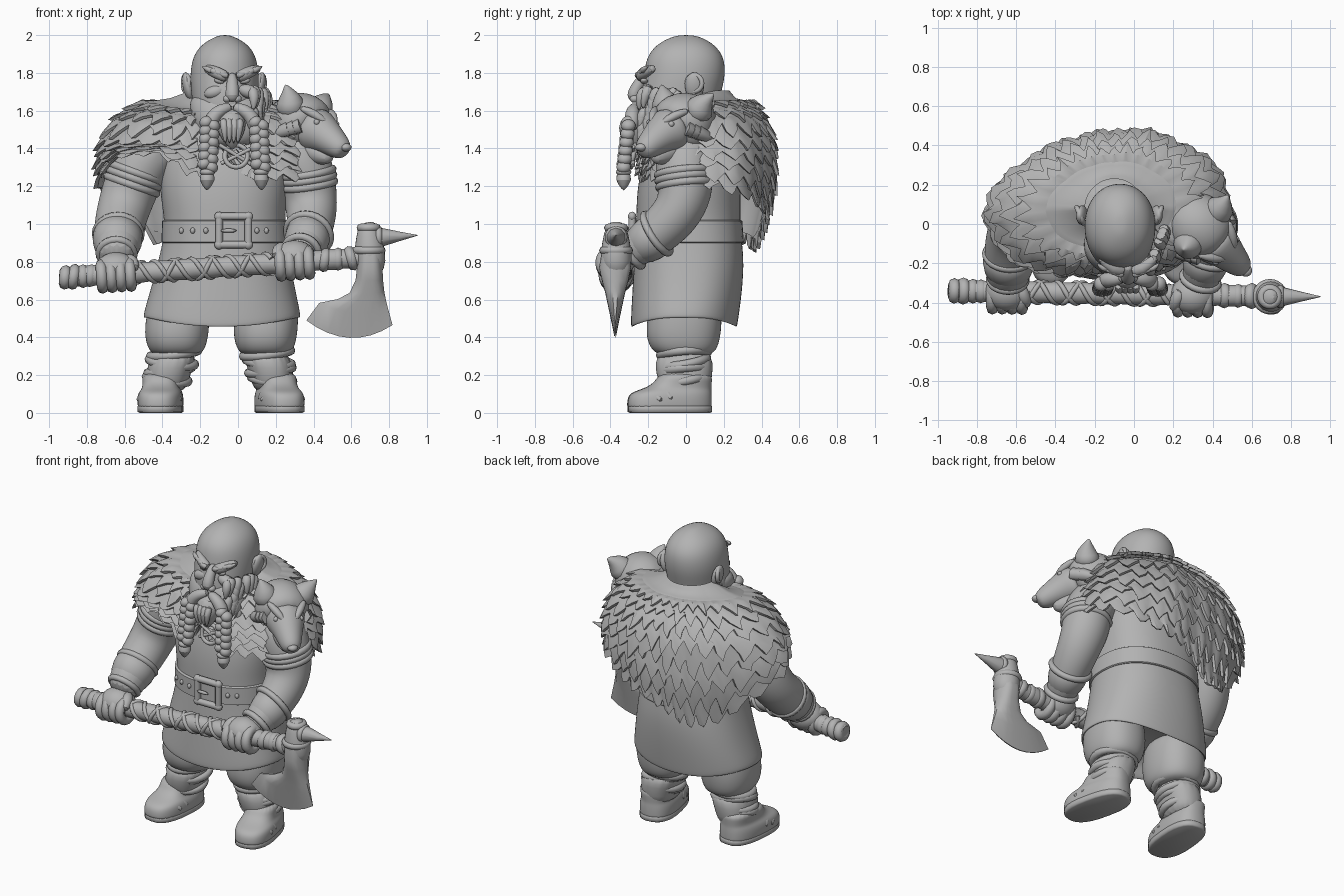
import bpy, bmesh, math, random
from mathutils import Vector, Matrix

random.seed(4)
V = Vector
grey = bpy.data.materials.new("plain grey")
grey.diffuse_color = (0.45, 0.45, 0.45, 1)


def finish(name, bm, sub=0, angle=45):
    bmesh.ops.recalc_face_normals(bm, faces=bm.faces[:])
    me = bpy.data.meshes.new(name)
    bm.to_mesh(me)
    bm.free()
    me.shade_smooth()
    me.set_sharp_from_angle(angle=math.radians(angle))
    me.materials.append(grey)
    ob = bpy.data.objects.new(name, me)
    bpy.context.collection.objects.link(ob)
    if sub:
        m = ob.modifiers.new("smooth", 'SUBSURF')
        m.levels = m.render_levels = sub
    return ob


def loft(name, loops, caps=True, sub=0, angle=45):
    bm = bmesh.new()
    rows = [[bm.verts.new(p) for p in lp] for lp in loops]
    for a, b in zip(rows, rows[1:]):
        for i in range(len(a)):
            j = (i + 1) % len(a)
            bm.faces.new((a[i], a[j], b[j], b[i]))
    if caps:
        bm.faces.new(rows[0][::-1])
        bm.faces.new(rows[-1])
    return finish(name, bm, sub, angle)


def stack(name, rings, n=20, power=2.3, sub=2, mat=Matrix(), angle=60):
    """Horizontal rings: z, x min, x max, y min, y max."""
    loops = []
    for z, x0, x1, y0, y1 in rings:
        lp = []
        for i in range(n):
            t = 2 * math.pi * i / n
            c, s = math.cos(t), math.sin(t)
            lp.append(mat @ V(((x0 + x1) / 2 + (x1 - x0) / 2 * math.copysign(abs(c) ** (2 / power), c),
                               (y0 + y1) / 2 + (y1 - y0) / 2 * math.copysign(abs(s) ** (2 / power), s), z)))
        loops.append(lp)
    return loft(name, loops, True, sub, angle)


def tube(name, pts, radii, n=12, sub=1):
    P = [V(p) for p in pts]
    loops, a = [], V((0.3, 0.5, 0.8))
    for i, p in enumerate(P):
        t = (P[min(i + 1, len(P) - 1)] - P[max(i - 1, 0)]).normalized()
        a = (a - t * a.dot(t)).normalized()
        b = t.cross(a)
        r = radii[i] if isinstance(radii, (list, tuple)) else radii
        loops.append([p + (a * math.cos(k * 2 * math.pi / n) + b * math.sin(k * 2 * math.pi / n)) * r for k in range(n)])
    return loft(name, loops, True, sub, 60)


def ball(name, loc, size, rot=0.0):
    bm = bmesh.new()
    m = Matrix.Translation(loc) @ Matrix.Rotation(rot, 4, 'Y') @ Matrix.Diagonal((*size, 1))
    bmesh.ops.create_uvsphere(bm, u_segments=20, v_segments=12, radius=1, matrix=m)
    return finish(name, bm, 0, 80)


def ring(name, loc, axis, R, r, n=24, k=8):
    bm = bmesh.new()
    q = V(axis).to_track_quat('Z', 'Y')
    g = [[bm.verts.new(V(loc) + q @ V(((R + r * math.cos(v)) * math.cos(u), (R + r * math.cos(v)) * math.sin(u), r * math.sin(v))))
          for v in [2 * math.pi * j / k for j in range(k)]] for u in [2 * math.pi * i / n for i in range(n)]]
    for i in range(n):
        for j in range(k):
            bm.faces.new((g[i][j], g[(i + 1) % n][j], g[(i + 1) % n][(j + 1) % k], g[i][(j + 1) % k]))
    return finish(name, bm, 0, 80)


def interp(table, x):
    for a, b in zip(table, table[1:]):
        if x <= b[0]:
            f = (x - a[0]) / (b[0] - a[0])
            return [p + (q - p) * f for p, q in zip(a[1:], b[1:])]
    return table[-1][1:]


# Tunic with hollow hem that rises at the sides
tunic = stack("tunic", [(.6, -.42, .25, -.22, .2), (.475, -.47, .3, -.265, .245), (.447, -.5, .33, -.29, .27), (.47, -.505, .335, -.295, .275),
                        (.65, -.465, .305, -.285, .3), (.82, -.42, .275, -.275, .31), (.95, -.39, .255, -.265, .29),
                        (1.05, -.395, .25, -.265, .29), (1.2, -.42, .27, -.26, .29), (1.38, -.41, .27, -.22, .3),
                        (1.5, -.33, .18, -.16, .26), (1.6, -.2, .06, -.1, .18)], 28)
for v in tunic.data.vertices:
    if v.co.z < .55:
        v.co.z += .05 * min(1, abs(v.co.x + .085) / .4) ** 2
# Belt, buckle and studs
stack("belt", [(.9, -.4, .263, -.27, .302), (.905, -.405, .27, -.28, .306), (1.015, -.402, .262, -.278, .298),
               (1.02, -.395, .255, -.27, .292)], 48, 2.3, 0, angle=35)
bx = [(-.1, .89), (.055, .89), (.055, 1.04), (-.1, 1.04)]
for a, b in zip(bx, bx[1:] + bx[:1]):
    tube("buckle_bar", [(a[0], -.285, a[1]), (b[0], -.285, b[1])], .021, 8, 0)
    ball("buckle_corner", (a[0], -.285, a[1]), (.025, .022, .025))
tube("buckle_pin", [(-.1, -.3, .965), (.0, -.303, .965)], .013, 8)
for x in (-.3, -.24, -.17, .1, .15):
    ball("belt_stud", (x, .013 - .293 * (1 - abs((x + .07) / .335) ** 2.3) ** .435, .965), (.013, .013, .016))

# Legs: baggy trousers, wrapped shins and shoes
for cx, turn in ((-.325, -.08), (.145, .22)):
    stack("trouser_leg", [(.3, cx - .11, cx + .11, -.13, .12), (.33, cx - .15, cx + .15, -.185, .165), (.4, cx - .172, cx + .17, -.215, .185),
                          (.5, cx - .168, cx + .178, -.21, .195), (.64, cx - .13, cx + .17, -.18, .18)], 18)
    c2 = cx - .05 if cx < 0 else cx + .035
    stack("shin_wrap", [(.1, c2 - .1, c2 + .1, -.13, .13), (.2, c2 - .115, c2 + .12, -.16, .14), (.34, cx - .14, cx + .13, -.175, .155)], 18)
    for i, z in enumerate((.18, .225, .27, .315)):
        ring("shin_band", (c2 + (cx - c2) * i / 4, -.01, z), (.12 * (-1) ** i, -.18 + .1 * (i % 2), 1), .112 + i * .005, .024)
    m = Matrix.Translation((c2 - (.028 if cx < 0 else -.02), 0, 0)) @ Matrix.Rotation(turn, 4, 'Z')
    stack("shoe_sole", [(0, -.108, .108, -.3, .128), (.006, -.118, .118, -.31, .138), (.036, -.118, .118, -.31, .138), (.04, -.112, .112, -.305, .132)],
          28, 2.6, 0, m)
    stack("shoe_upper", [(.02, -.115, .115, -.31, .135), (.035, -.12, .12, -.315, .138), (.085, -.12, .12, -.312, .138), (.112, -.112, .112, -.285, .136),
                         (.13, -.1, .1, -.22, .135), (.165, -.1, .1, -.16, .138), (.22, -.105, .105, -.145, .14)], 24, 2.6, 2, m)
    for y, z in ((-.2, .122), (-.145, .155)):
        tube("shoe_strap", [m @ V(p) for p in ((-.115, y + .05, .06), (-.09, y, z - .025), (0, y - .015, z + .002), (.09, y, z - .025), (.115, y + .05, .06))], .019, 8)

# Axe shaft
A, B = V((-.95, -.34, .715)), V((.77, -.37, .83))
ax = (B - A).normalized()
at = lambda x: A + (B - A) * ((x - A.x) / (B.x - A.x))
tube("axe_shaft", [at(-.95 + 1.72 * i / 40) for i in range(41)], [.056 + .004 * math.sin(i * 2.1) for i in range(41)], 14)
for x, R in ((-.915, .034), (-.87, .038), (-.82, .032), (-.78, .03), (.46, .034), (.53, .03), (.6, .036)):
    ring("shaft_band", at(x), ax + V((0, 0, random.uniform(-.3, .3))), R, .031)
u = ax.cross(V((0, 1, 0))).normalized()
w = ax.cross(u)
for ph, sp in ((0, .36), (math.pi, .36), (1, -.36)):
    tube("shaft_lacing", [at(-.54 + .72 * i / 64) + (u * math.cos(ph + i * sp) + w * math.sin(ph + i * sp)) * .053 for i in range(65)], .013, 8, 0)

# Axe head: lofted blade, socket, knob and spike
loops = []
for xl, xr, zl, zr, t, sag in ((.635, .76, .86, .86, .07, 0), (.63, .765, .77, .77, .085, 0), (.622, .768, .7, .7, .07, 0),
                               (.59, .775, .635, .64, .052, .005), (.53, .785, .603, .59, .042, .01), (.43, .795, .582, .55, .03, .035), (.362, .818, .49, .465, .003, .08)):
    f = [i / 8 for i in range(9)]
    pt = lambda q, s: (xl + (xr - xl) * q, -.375 + s * t * (.25 + .75 * (1 - (2 * q - 1) ** 4)), zl + (zr - zl) * q - sag * 4 * q * (1 - q))
    loops.append([pt(q, -1) for q in f] + [pt(q, 1) for q in f[::-1]])
loft("axe_blade", loops, True, 0, 35)
tube("axe_socket", [(.7, -.37, .72), (.7, -.37, .8), (.695, -.37, .9), (.69, -.37, .98), (.68, -.37, 1.01)], [.06, .092, .078, .06, .035], 12)
for z, R in ((.86, .068), (.98, .042)):
    ring("socket_band", (.692, -.37, z), (0, 0, 1), R, .022)
ring("spike_collar", (.745, -.37, .93), (1, 0, 0), .04, .02)
tube("axe_spike", [(.69, -.37, .925), (.76, -.37, .93), (.86, -.37, .935), (.95, -.37, .94)], [.055, .05, .024, .002], 10, 0)

# Arms, armlets, bracers and gripping hands
arms = (("right", [(-.4, .03, 1.46), (-.53, .0, 1.3), (-.58, .0, 1.16), (-.62, -.05, 1.04), (-.64, -.2, .91), (-.645, -.34, .8)], [.165, .16, .15, .14, .132, .1], -.645),
        ("left", [(.24, .02, 1.46), (.36, -.015, 1.3), (.38, .0, 1.16), (.395, -.05, 1.04), (.365, -.2, .91), (.32, -.34, .82)], [.165, .16, .15, .135, .118, .085], .3))
for side, p, r, hx in arms:
    right = hx < 0
    tube(side + "_arm", p, r, 14, 2)
    q = [V(k) for k in p]
    for f in (.2, .42, .66):
        ring(side + "_armlet", q[1].lerp(q[2], f), q[2] - q[1], .138, .022)
    tube(side + "_bracer", [q[3].lerp(q[4], .5), q[4], q[4].lerp(q[5], .6)], [.142, .137, .115] if right else [.13, .122, .1], 16)
    for f, R in ((-.3, .12), (.6, .092)):
        ring(side + "_bracer_band", q[4].lerp(q[5], f) if f > 0 else q[4].lerp(q[3], -f), q[5] - q[4], R, .02)
    h = at(hx)
    ball(side + "_palm", h + V((0, .0, .02)), (.115, .1, .095))
    for k in range(4):
        ring(side + "_finger", at(hx + (k - 1.5) * .05) + V((0, -.025, -.008)), ax, .062, .03)
    s = 1 if right else -1
    tube(side + "_thumb", [h + V((s * .05, .03, .075)), h + V((s * .09, -.03, .07)), h + V((s * .1, -.08, .02))], [.04, .038, .024], 10)

# Head
stack("head", [(1.4, -.17, .04, -.1, .13), (1.5, -.22, .09, -.22, .155), (1.6, -.24, .105, -.25, .165), (1.7, -.25, .11, -.245, .19),
               (1.78, -.257, .114, -.225, .21), (1.88, -.245, .102, -.215, .208), (1.95, -.198, .058, -.16, .155), (1.99, -.125, -.015, -.08, .08), (2.0, -.09, -.05, -.03, .03)], 20, 2.1)
for x, s in ((-.265, -1), (.115, 1)):
    ball("ear", (x, .045, 1.73), (.028, .05, .075), s * .2)
    ring("ear_rim", (x + s * .01, .045, 1.745), (1, -.4 * s, 0), .043, .013)
# Full beard mass under the locks
stack("beard_mass", [(1.4, -.13, .06, -.24, .0), (1.46, -.21, .14, -.27, .02), (1.54, -.25, .15, -.275, .03), (1.62, -.26, .145, -.255, .04), (1.7, -.25, .12, -.2, .05)], 20, 2.2)
for s in (-1, 1):
    X = lambda d: -.03 + s * d
    tube("brow_ridge", [(X(.015), -.24, 1.77), (X(.08), -.235, 1.8), (X(.15), -.16, 1.83)], [.032, .036, .024], 10)
    for k in range(4):
        d = .02 + k * .027
        tube("brow_tuft", [(X(d), -.257 + d * .3, 1.777 + d * .3), (X(d + .03), -.27 + d * .4, 1.785 + d * .34), (X(d + .06), -.258 + d * .6, 1.795 + d * .4)], [.02, .017, .004], 8)
    ball("eye", (X(.068), -.222, 1.757), (.028, .02, .015), -s * .25)
    ball("cheek", (X(.09), -.205, 1.7), (.06, .038, .036), s * .3)
    ball("nostril", (X(.028), -.272, 1.662), (.022, .026, .02))
    tube("moustache", [(X(.0), -.262, 1.622), (X(.06), -.282, 1.608), (X(.11), -.285, 1.565), (X(.125), -.29, 1.49)], [.024, .036, .044, .04], 10)
    # Plaited braid with a bound tip
    bx0 = -.15 if s < 0 else .11
    for k in range(6):
        for j in (-1, 1):
            ball("braid_lobe", (bx0 + j * .019 + s * .002 * k, -.305 - .005 * k, 1.53 - k * .044 - j * .009), (.036, .038, .032), j * .5)
    ring("braid_tie", (bx0 + s * .012, -.33, 1.275), (0, 0, 1), .026, .015, 16)
    tube("braid_tip", [(bx0 + s * .012, -.33, 1.28), (bx0 + s * .013, -.33, 1.235), (bx0 + s * .015, -.33, 1.175)], [.03, .056, .003], 8)
    # Beard locks along the jaw
    for k in range(30):
        f, g = random.random(), random.random()
        x, y, z = X(.1 + .085 * g), -.245 + .22 * g, 1.47 + .21 * f
        tube("beard_lock", [(x, y + .035, z + .05), (x + s * .018, y - .008, z), (x + s * (.008 + .03 * g), y - .008, z - .075)], [.034, .034, .005], 8)
tube("nose", [(-.03, -.21, 1.8), (-.03, -.255, 1.735), (-.03, -.285, 1.675), (-.03, -.26, 1.648)], [.024, .034, .042, .022], 10, 2)
ball("lower_lip", (-.03, -.278, 1.585), (.045, .025, .015))
tube("chin_beard", [(-.035, -.2, 1.57), (-.035, -.265, 1.545), (-.035, -.28, 1.48), (-.03, -.27, 1.39)], [.06, .08, .075, .01], 14, 2)
for x in (-.08, -.05, -.02, .01):
    tube("chin_lock", [(x, -.31, 1.56), (x * .9, -.345, 1.515), (x * .7 - .01, -.325, 1.42)], [.022, .026, .004], 8)
# Chest clasp
ring("clasp_ring", (-.01, -.28, 1.36), (0, 1, -.2), .06, .013)
for a, b in (((-.1, 1.42), (.08, 1.31)), ((.09, 1.41), (-.09, 1.32))):
    tube("clasp_cord", [(a[0], -.28, a[1]), (b[0], -.28, b[1])], .011, 8, 0)

# Fur mantle: outline radius and lower edge by direction
edge = [(0, .555, 1.22), (20, .555, 1.18), (45, .455, 1.1), (90, .375, .97), (118, .395, .87), (150, .49, .91), (170, .61, 1.1), (183, .64, 1.22), (205, .57, 1.36),
        (225, .44, 1.38), (243, .35, 1.29), (258, .3, 1.24), (270, .28, 1.42), (290, .3, 1.24), (312, .37, 1.25), (335, .48, 1.25), (360, .555, 1.22)]


def fur(phi, s, off):
    R, zb = interp(edge, phi % 360)
    end = 1 - .65 * max(0, 1.25 - zb)
    r, z = interp([(0, .15, 1.71), (.12, .07 + .3 * R, 1.67), (.25, .07 + .5 * R, 1.65), (.45, .85 * R, 1.55), (.6, .97 * R, 1.42),
                   (.8, R * (.4 + .6 * end) ** .3, (1.42 + zb) / 2), (1, R * end, zb), (1.2, R * (end * 1.15 - .15), zb - .09)], s)
    a = math.radians(phi)
    z -= .1 * max(0, -math.sin(a)) * max(0, 1 - s / .6)
    up = interp([(0, 1), (.3, .9), (.6, .25), (1, -.1), (2, -.1)], s)[0]
    r += off * math.sqrt(1 - up * up)
    return (-.1 + r * math.cos(a), .08 + r * math.sin(a), z + off * up)


teeth, rows, d = 30, 8, .096
N = teeth * 4
loft("mantle_lining", [[fur(360 * i / N, s, -.004) for i in range(N)] for s in (0, .06, .12, .18, .25, .35, .45, .52, .6, .7, .8, .9, .96)], False, 0, 80)
leaf = (0, .6, 1, .5)
for k in range(rows):
    s0 = .22 + k * d
    size = [random.uniform(.75, 1.25) for _ in range(teeth)]
    prof = [leaf[(i + 2 * (k % 2)) % 4] * size[(i + 2 * (k % 2)) % N // 4] for i in range(N)]
    jit = [random.uniform(-.5, .5) + (1.2 if k % 2 else 0) for _ in range(N)]
    loft("fur_row", [[fur(360 * (i + jit[i] * b) / N, s0 + d * (a + b * prof[i]), o + q * prof[i]) for i in range(N)]
                     for a, b, o, q in ((-.1, 0, -.002, 0), (.45, .15, .008, .016), (.7, .9, .02, .022), (.66, .85, .002, .018), (.3, .2, -.004, 0))], False, 0, 30)

# Wolf head on the shoulder
c, n = V((.35, -.03, 1.53)), V((.565, -.235, 1.38))
fwd = (n - c).normalized()
side = V((.66, .75, -.06)).normalized()
side = (side - fwd * side.dot(fwd)).normalized()
top = side.cross(fwd)
top = top if top.z > 0 else -top
P = lambda f, l, t: c + fwd * f + side * l + top * t
tube("wolf_neck", [(.2, .1, 1.5), P(-.06, 0, -.01), P(.03, 0, 0), P(.1, 0, 0)], [.12, .175, .175, .12], 14, 2)
tube("wolf_muzzle", [P(.05, 0, 0), P(.14, 0, .015), P(.22, 0, .01), P(.3, 0, .005), P(.335, 0, .0)], [.15, .11, .085, .065, .04], 12, 2)
ball("wolf_nose", P(.325, 0, .025), (.032, .032, .022))
tube("wolf_jaw", [P(.05, 0, -.1), P(.17, 0, -.09), P(.27, 0, -.07)], [.1, .065, .038], 10, 2)
for s, tip in ((-1, V((.25, -.13, 1.74))), (1, V((.48, .15, 1.69)))):
    base = P(-.03, s * .1, .08)
    tube("wolf_ear", [base - top * .05, base.lerp(tip, .3), base.lerp(tip, .7), tip], [.1, .08, .036, .003], 8)
    tube("wolf_brow", [P(.17, s * .03, .085), P(.1, s * .075, .108), P(.02, s * .12, .1)], [.016, .03, .015], 8)
    ball("wolf_eye", P(.14, s * .078, .075), (.016, .016, .016))
    for k in range(9):
        p = P(.08 - .022 * k, s * (.115 + .014 * (k % 3)), .02 - .022 * k)
        tube("wolf_cheek_fur", [p, p + side * s * .022 - top * .035 - fwd * .03, p + side * s * .035 - top * .09 - fwd * .08], [.042, .034, .003], 6, 0)
